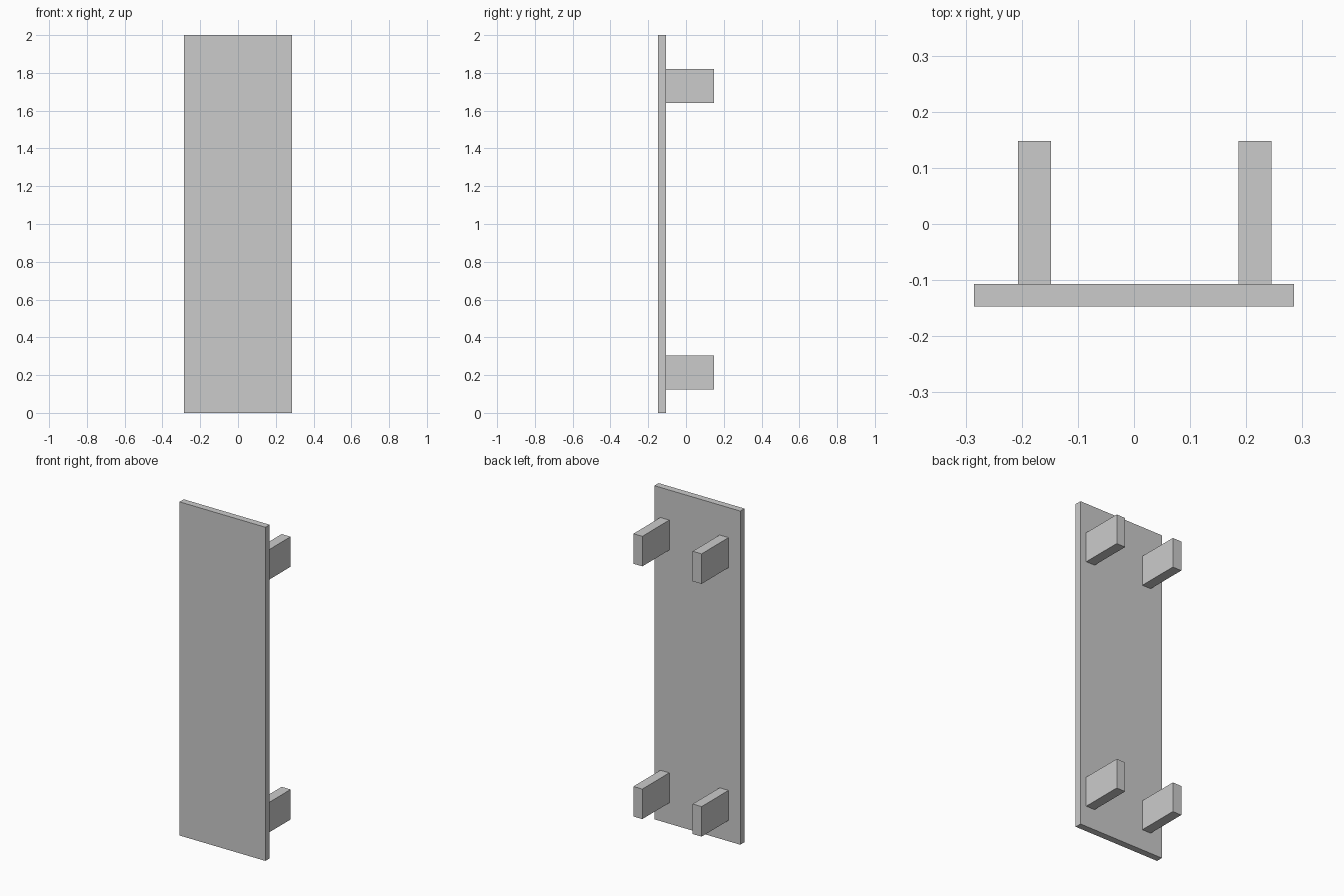
import bpy

if "Cube" in bpy.data.objects:
    bpy.data.objects.remove(bpy.data.objects["Cube"])


def box(name, x, y, z):
    """Add a box spanning the given (min, max) ranges."""
    spans = (x, y, z)
    bpy.ops.mesh.primitive_cube_add(size=1, location=[(a + b) / 2 for a, b in spans])
    obj = bpy.context.object
    obj.name = name
    obj.scale = [b - a for a, b in spans]
    bpy.ops.object.transform_apply(location=False, rotation=False, scale=True)
    return obj


BACK = -0.107  # rear face of the panel

# Tall flat panel
box("panel", (-0.285, 0.285), (-0.147, BACK), (0, 2))

# Four mounting blocks behind the panel
for level, z in (("lower", (0.125, 0.305)), ("upper", (1.64, 1.82))):
    for side, x in (("left", (-0.207, -0.148)), ("right", (0.186, 0.245))):
        box(f"{level}_{side}_bracket", x, (BACK, 0.148), z)
